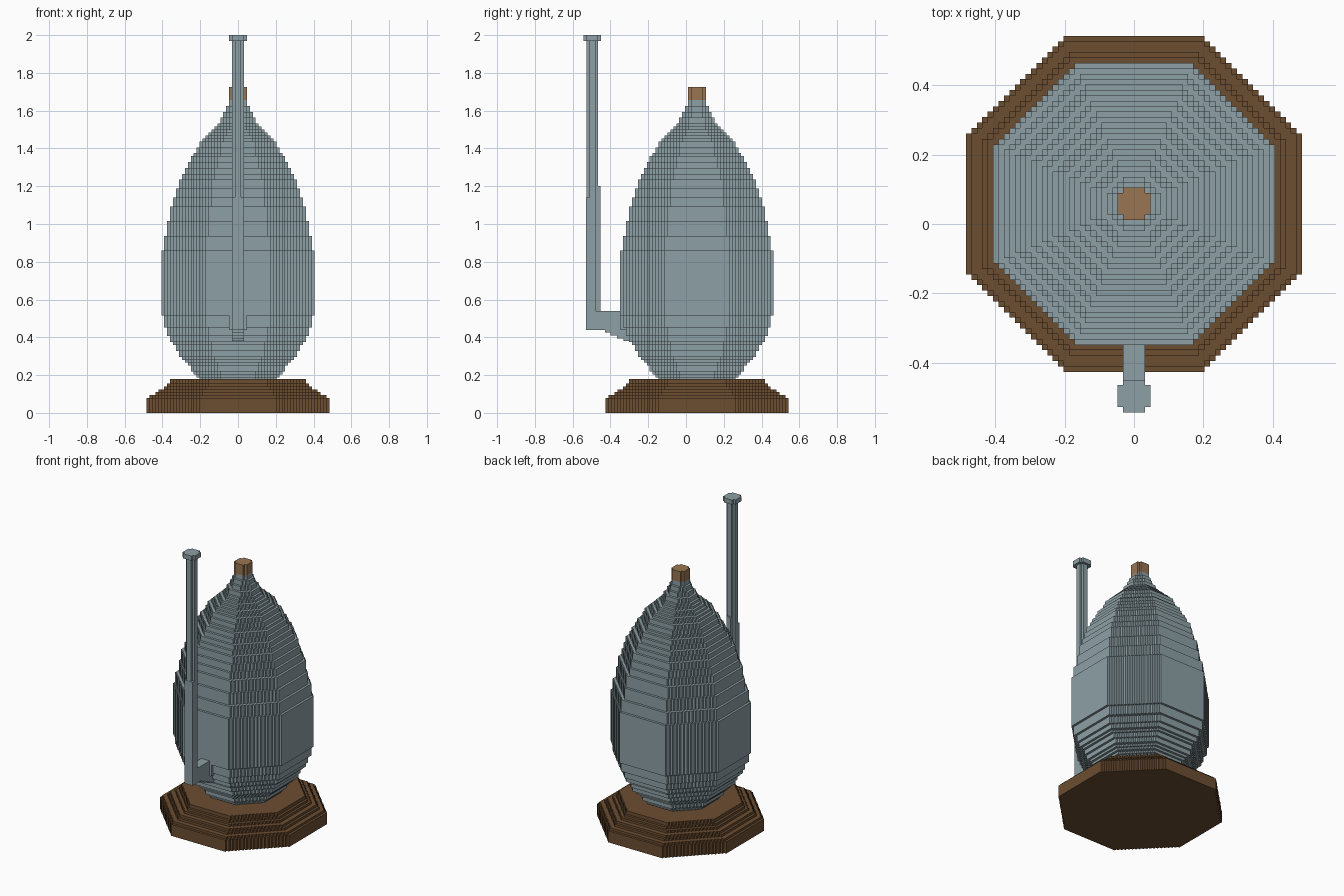
import bpy, bmesh

cube = bpy.data.objects.get("Cube")
if cube:
    bpy.data.objects.remove(cube, do_unlink=True)

V = 2 / 128          # size of one block step
BODY_Y = 0.058       # centre of the vessel and its base
PIPE_Y = -0.496      # centre of the upright pipe


def material(name, rgb):
    m = bpy.data.materials.new(name)
    m.use_nodes = True
    m.diffuse_color = (*rgb, 1)
    node = m.node_tree.nodes["Principled BSDF"]
    node.inputs["Base Color"].default_value = (*rgb, 1)
    node.inputs["Roughness"].default_value = 0.8
    return m


GREY = material("blue grey metal", (0.27, 0.35, 0.375))
BROWN = material("dark wood", (0.15, 0.075, 0.03))
TAN = material("light wood", (0.32, 0.18, 0.085))


def outline(r):
    """Octagon of radius r steps whose diagonal sides are staircases."""
    f = r - 1 if r <= 3 else round(0.43 * r)
    quarter = []
    for i in range(r - f):
        quarter += [(r - i, f + i), (r - i - 1, f + i)]
    quarter.append((f, r))
    points = []
    for _ in range(4):
        points += quarter
        quarter = [(-y, x) for x, y in quarter]
    return points


def prism(bm, points, z0, z1):
    low = [bm.verts.new((x, y, z0)) for x, y in points]
    high = [bm.verts.new((x, y, z1)) for x, y in points]
    bm.faces.new(low[::-1])
    bm.faces.new(high)
    for i in range(len(low)):
        j = (i + 1) % len(low)
        bm.faces.new((low[i], low[j], high[j], high[i]))


def finish(bm, name, mat):
    mesh = bpy.data.meshes.new(name)
    bm.to_mesh(mesh)
    bm.free()
    mesh.materials.append(mat)
    obj = bpy.data.objects.new(name, mesh)
    bpy.context.collection.objects.link(obj)


def octagon_stack(name, mat, layers, cy):
    """Stack of stepped octagons, layers = (radius, bottom, top) in steps."""
    bm = bmesh.new()
    for r, a, b in layers:
        prism(bm, [(x * V, y * V + cy) for x, y in outline(r)], a * V, b * V)
    finish(bm, name, mat)


def boxes(name, mat, items):
    bm = bmesh.new()
    for hx, y0, y1, z0, z1 in items:
        prism(bm, [(-hx, y0), (hx, y0), (hx, y1), (-hx, y1)], z0, z1)
    finish(bm, name, mat)


def profile_layers(profile):
    """Sample a (radius, height) profile per step and merge equal layers."""
    layers = []
    for k in range(round(profile[0][1] / V), round(profile[-1][1] / V)):
        z = (k + 0.5) * V
        for (r0, z0), (r1, z1) in zip(profile, profile[1:]):
            if z <= z1:
                break
        r = max(2, round((r0 + (r1 - r0) * (z - z0) / (z1 - z0)) / V))
        if layers and layers[-1][0] == r:
            layers[-1][2] = k + 1
        else:
            layers.append([r, k, k + 1])
    return layers


# Stepped wooden base
octagon_stack("base", BROWN, [(31, 0, 5), (30, 5, 6), (28, 6, 7), (27, 7, 8),
                              (25, 8, 9), (24, 9, 10), (23, 10, 11.5)], BODY_Y)

# Egg-shaped vessel
body = [(0.19, 0.17), (0.265, 0.25), (0.31, 0.31), (0.352, 0.38), (0.385, 0.45),
        (0.405, 0.54), (0.407, 0.83), (0.385, 0.92), (0.36, 1.06), (0.325, 1.18),
        (0.29, 1.27), (0.25, 1.34), (0.185, 1.45), (0.10, 1.53), (0.065, 1.60),
        (0.045, 1.66)]
octagon_stack("vessel", GREY, profile_layers(body), BODY_Y)

# Small knob on top
octagon_stack("knob", TAN, [(3, 105, 110.5)], BODY_Y)

# Upright pipe, its rim and the thicker lower back
octagon_stack("pipe", GREY, [(2, 28.5, 126)], PIPE_Y)
octagon_stack("pipe_rim", GREY, [(3, 126, 128)], PIPE_Y)
boxes("pipe_lower", GREY, [(V, PIPE_Y, -0.453, 0.45, 1.2),
                           (2 * V, -0.529, PIPE_Y, 0.44, 1.14)])

# Elbow joining the pipe to the vessel, stepped underneath, with a flange
boxes("elbow", GREY, [(2 * V, -0.515, -0.28, 0.44, 0.54),
                      (2 * V, -0.43, -0.28, 0.425, 0.45),
                      (2 * V, -0.40, -0.28, 0.41, 0.43),
                      (2 * V, -0.365, -0.28, 0.395, 0.42),
                      (2 * V, -0.33, -0.25, 0.38, 0.41),
                      (3 * V, -0.348, -0.28, 0.44, 0.545)])
